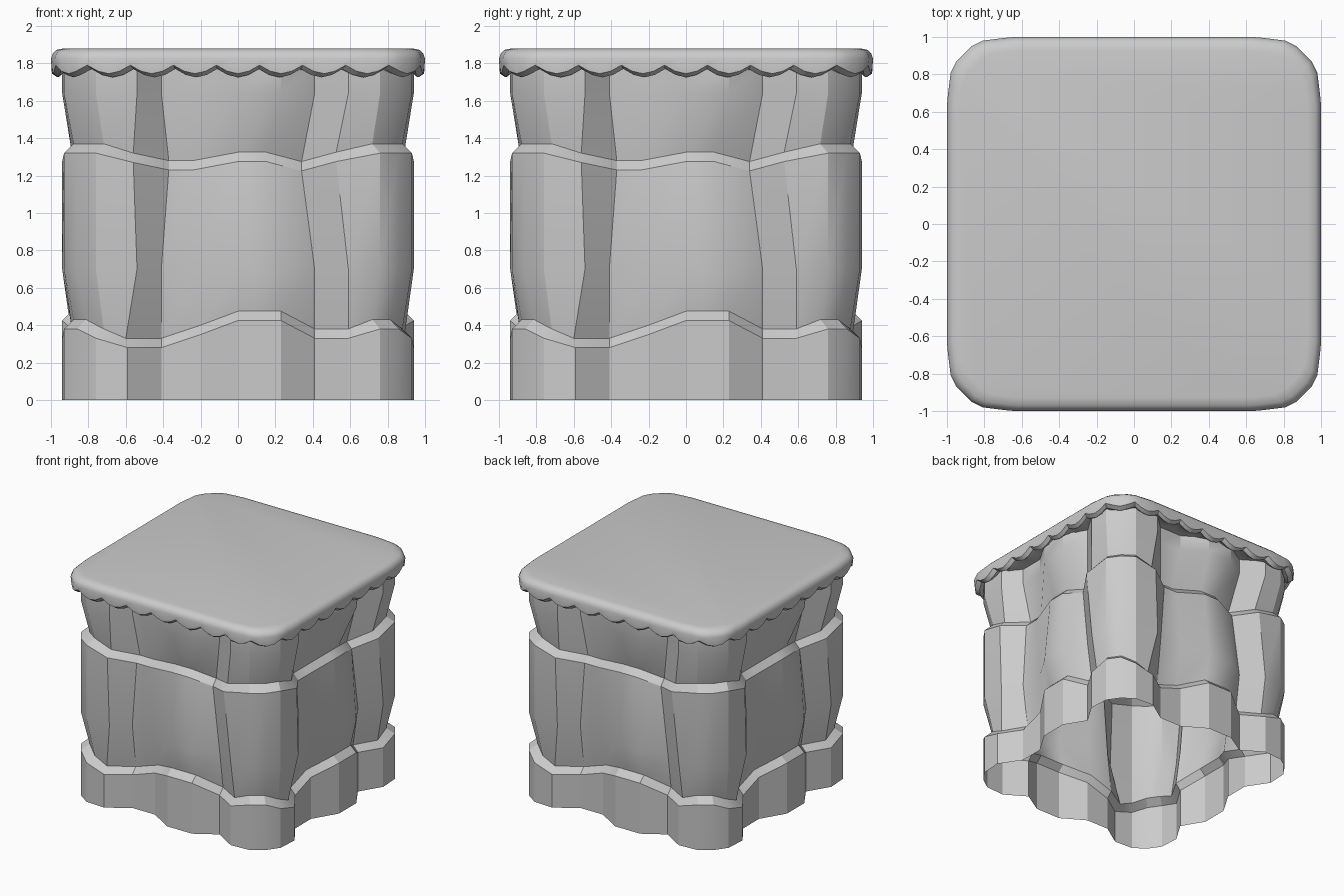
import bpy, math

if "Cube" in bpy.data.objects:
    bpy.data.objects.remove(bpy.data.objects["Cube"])

INSET = 0.945

# One side of the rock plan (front, left corner to right column); repeated by quarter turns
PLAN = [(-.86, -.86), (-.76, -.93), (-.59, -.94), (-.41, -.82), (-.2, -.82),
        (0, -.94), (.23, -.94), (.41, -.83), (.59, -.94), (.76, -.93)]
MID = list(PLAN)
MID[2] = (-.54, -.94)
SHIFTED = list(MID)
SHIFTED[2:9] = [(-.56, -.94), (-.37, -.82), (-.24, -.82), (0, -.88),
                (.15, -.88), (.34, -.82), (.525, -.94)]
# Wavy heights of the two ledges
LOW = [.43, .38, .33, .33, .40, .475, .475, .38, .38, .43]
HIGH = [1.37, 1.37, 1.32, 1.28, 1.28, 1.325, 1.325, 1.275, 1.325, 1.37]


def inset(pts):
    # corner points move diagonally, the others straight inwards
    return [(x * INSET if abs(x) > .7 else x, y * INSET) for x, y in pts]


def turn(side):
    # four quarter turns of one side's points
    ring = []
    for k in range(4):
        for x, y, z in side:
            for _ in range(k):
                x, y = -y, x
            ring.append((x, y, z))
    return ring


def row(pts, zs, dz=0.0):
    if not isinstance(zs, list):
        zs = [zs] * len(pts)
    return turn([(x, y, z + dz) for (x, y), z in zip(pts, zs)])


def loft(name, rings, cap_first=False, cap_last=False, angle=30):
    n = len(rings[0])
    verts = [v for r in rings for v in r]
    faces = []
    for i in range(len(rings) - 1):
        for j in range(n):
            k = (j + 1) % n
            faces.append((i * n + j, i * n + k, (i + 1) * n + k, (i + 1) * n + j))
    if cap_first:
        faces.append(tuple(reversed(range(n))))
    if cap_last:
        faces.append(tuple(range(len(verts) - n, len(verts))))
    mesh = bpy.data.meshes.new(name)
    mesh.from_pydata(verts, [], faces)
    mesh.update()
    ob = bpy.data.objects.new(name, mesh)
    bpy.context.collection.objects.link(ob)
    bpy.ops.object.select_all(action='DESELECT')
    ob.select_set(True)
    bpy.context.view_layer.objects.active = ob
    bpy.ops.object.shade_smooth_by_angle(angle=math.radians(angle))
    return ob


# Rock walls: three tapering layers with chamfered ledges, open underneath
low_in = list(PLAN)
low_in[2] = (-.60, -.94)
loft("rock_walls", [
    row(PLAN, 0),
    row(PLAN, LOW, -.05),
    row(inset(low_in), LOW),
    row(MID, .7),
    row(SHIFTED, HIGH, -.05),
    row(inset(SHIFTED), HIGH),
    row(MID, 1.64),
    row(MID, 1.78),
])

# Cap outline: seven scallops per side plus one on each corner
STEPS = 4
outline = []
for i in range(7 * STEPS):
    x = -.81 + 1.62 * i / (7 * STEPS)
    y = -1 + max(0, abs(x) - .65) * .125
    outline.append((x, y, math.sin(math.pi * (i % STEPS) / STEPS)))
for i, p in enumerate([(.81, -.98), (.87, -.95), (.91, -.91), (.95, -.87)]):
    outline.append((*p, math.sin(math.pi * i / 4)))


def cap_row(scale, z, drop=0.0):
    return turn([(x * scale, y * scale, z - drop * s) for x, y, s in outline])


# Rounded cap with a scalloped rim
loft("scalloped_cap", [
    cap_row(.86, 1.77),
    cap_row(.93, 1.775, .02),
    cap_row(.965, 1.77, .045),
    cap_row(.995, 1.79, .045),
    cap_row(1, 1.825),
    cap_row(.99, 1.853),
    cap_row(.97, 1.872),
    cap_row(.93, 1.88),
], cap_first=True, cap_last=True, angle=35)
